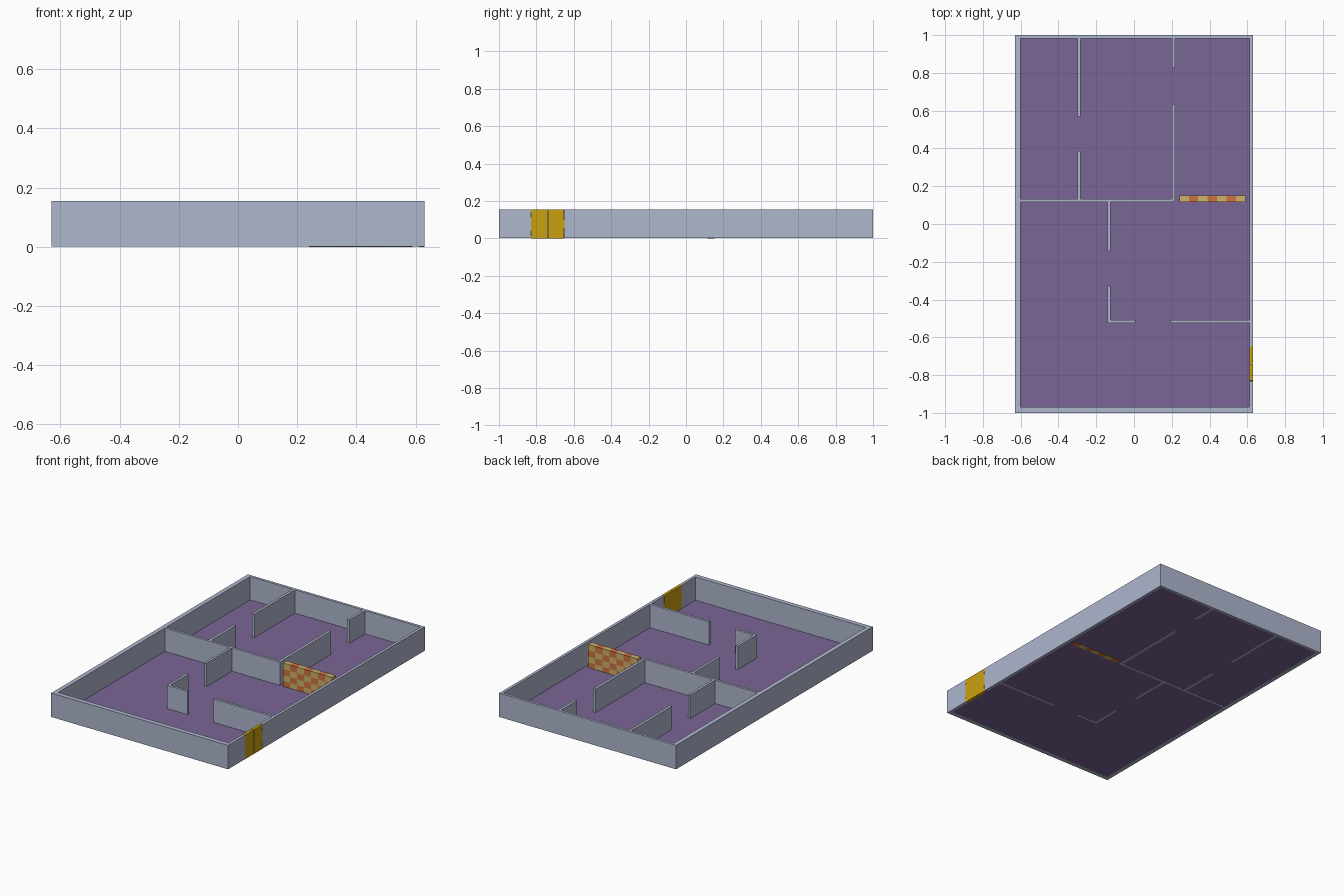
import bpy, bmesh

if "Cube" in bpy.data.objects:
    bpy.data.objects.remove(bpy.data.objects["Cube"])

H = 0.155          # wall height
Z0 = 0.001         # underside of walls


def material(name, rgb):
    def lin(c):
        c /= 255
        return c / 12.92 if c <= 0.04045 else ((c + 0.055) / 1.055) ** 2.4
    m = bpy.data.materials.new(name)
    m.diffuse_color = (*[lin(c) for c in rgb], 1)
    m.use_nodes = True
    m.node_tree.nodes["Principled BSDF"].inputs["Base Color"].default_value = m.diffuse_color
    return m


WALL = material("pale_blue_grey", (175, 183, 206))
FLOOR = material("purple", (122, 102, 150))
GOLD = material("gold", (202, 161, 16))
TAN = material("tan", (205, 178, 106))
ORANGE = material("orange", (205, 115, 66))


def finish(name, bm, *mats):
    bmesh.ops.recalc_face_normals(bm, faces=bm.faces[:])
    me = bpy.data.meshes.new(name)
    bm.to_mesh(me)
    bm.free()
    for m in mats:
        me.materials.append(m)
    ob = bpy.data.objects.new(name, me)
    bpy.context.collection.objects.link(ob)
    return ob


def prism(bm, pts, z0, z1):
    lo = [bm.verts.new((x, y, z0)) for x, y in pts]
    f = bm.faces.new(lo)
    up = bmesh.ops.extrude_face_region(bm, geom=[f])["geom"]
    bmesh.ops.translate(bm, vec=(0, 0, z1 - z0),
                        verts=[v for v in up if isinstance(v, bmesh.types.BMVert)])


def boxes(name, rects, z0, z1, mat):
    bm = bmesh.new()
    for x0, x1, y0, y1 in rects:
        prism(bm, [(x0, y0), (x1, y0), (x1, y1), (x0, y1)], z0, z1)
    return finish(name, bm, mat)


# Floor slab inside the outer walls
boxes("floor", [(-0.605, 0.613, -0.972, 0.984)], 0.002, 0.005, FLOOR)

# Outer wall: one C-shaped outline with a doorway left open on the right side
bm = bmesh.new()
D0, D1 = -0.83, -0.65
prism(bm, [(0.63, D1), (0.63, 1), (-0.63, 1), (-0.63, -1), (0.63, -1), (0.63, D0),
           (0.612, D0), (0.612, -0.97), (-0.602, -0.97), (-0.602, 0.983),
           (0.612, 0.983), (0.612, D1)], Z0, H)
finish("outer_wall", bm, WALL)

# Inner partition walls with door gaps
boxes("upper_left_partition", [(-0.30, -0.283, 0.57, 0.983), (-0.30, -0.283, 0.132, 0.386)], Z0, H, WALL)
boxes("upper_right_partition", [(0.20, 0.217, 0.825, 0.983), (0.20, 0.217, 0.132, 0.635)], Z0, H, WALL)
boxes("middle_partition", [(-0.602, 0.217, 0.116, 0.132)], Z0, H, WALL)
boxes("lower_partition", [(-0.14, -0.124, -0.143, 0.116), (-0.14, -0.124, -0.508, -0.328),
                          (-0.14, 0.008, -0.524, -0.508), (0.193, 0.612, -0.524, -0.508)], Z0, H, WALL)

# Checkered screen: a grid of cells coloured by parity
X0, X1, Y0, Y1, COLS, ROWS = 0.24, 0.59, 0.116, 0.152, 7, 4
bm = bmesh.new()
bmesh.ops.create_cube(bm, size=1)
for v in bm.verts:
    v.co.x = X0 if v.co.x < 0 else X1
    v.co.y = Y0 if v.co.y < 0 else Y1
    v.co.z = 0 if v.co.z < 0 else H
cuts = [((X0 + (X1 - X0) * i / COLS, 0, 0), (1, 0, 0)) for i in range(1, COLS)]
cuts += [((0, 0, H * i / ROWS), (0, 0, 1)) for i in range(1, ROWS)]
for co, no in cuts:
    bmesh.ops.bisect_plane(bm, geom=bm.verts[:] + bm.edges[:] + bm.faces[:],
                           plane_co=co, plane_no=no)
for f in bm.faces:
    c = f.calc_center_median()
    i = min(COLS - 1, int((c.x - X0) / (X1 - X0) * COLS))
    j = min(ROWS - 1, int(c.z / H * ROWS))
    f.material_index = (i + ROWS - 1 - j) % 2
finish("checkered_screen", bm, TAN, ORANGE)

# Double entrance door, two leaves with gently waved outer edges
MID = (D0 + D1) / 2
for side, name in ((-1, "door_leaf_front"), (1, "door_leaf_back")):
    w = (D1 - D0) / 2
    prof = [(0.001, 0), (w - 0.001, 0), (w - 0.004, 0.03), (w, 0.06), (w, 0.095),
            (w - 0.004, 0.125), (w - 0.001, H), (0.001, H)]
    bm = bmesh.new()
    f = bm.faces.new([bm.verts.new((0.611, MID + side * y, z)) for y, z in prof])
    up = bmesh.ops.extrude_face_region(bm, geom=[f])["geom"]
    bmesh.ops.translate(bm, vec=(0.019, 0, 0),
                        verts=[v for v in up if isinstance(v, bmesh.types.BMVert)])
    finish(name, bm, GOLD)
